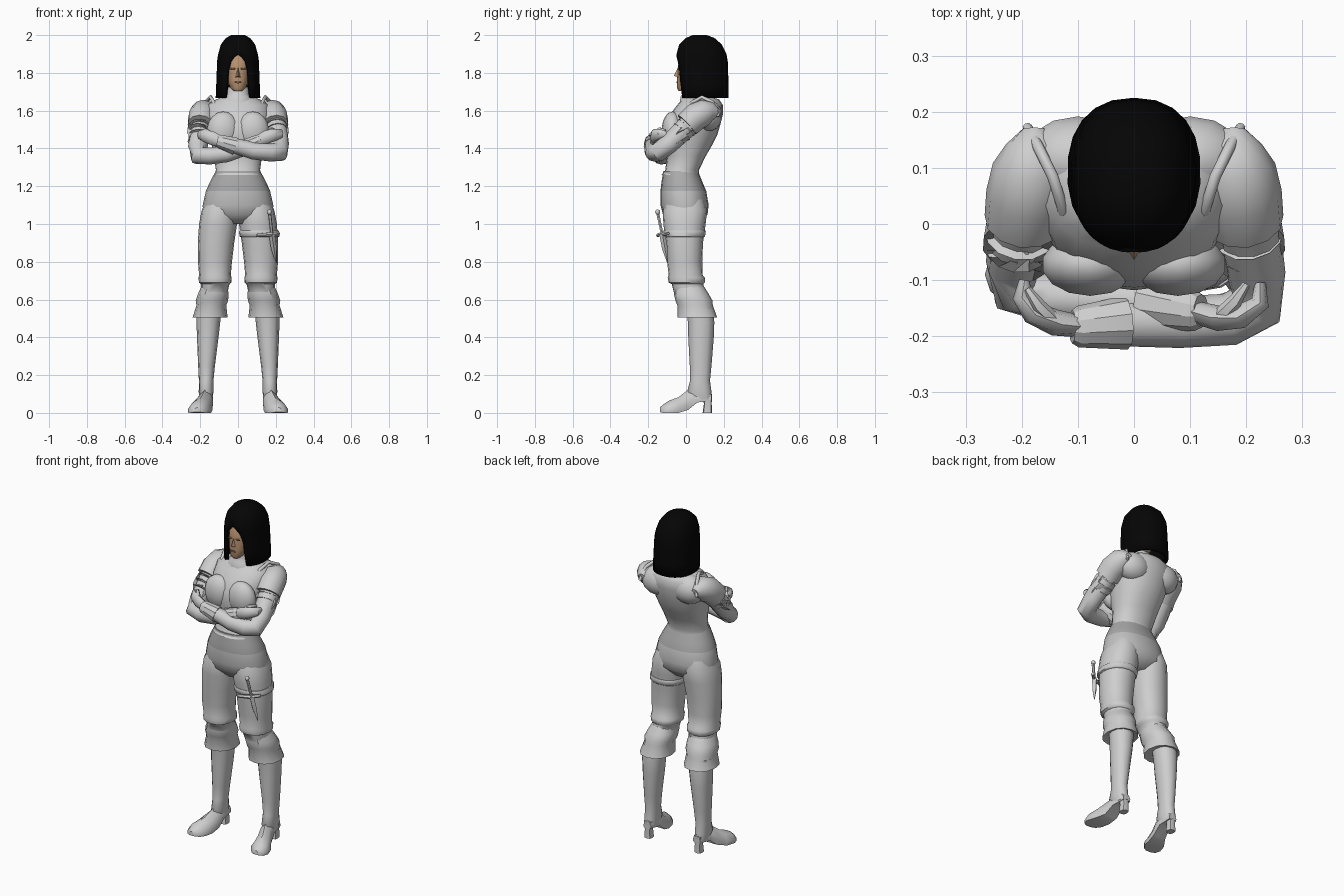
import bpy, bmesh, math
from mathutils import Vector


def material(name, rgb):
    m = bpy.data.materials.new(name)
    m.diffuse_color = (*rgb, 1)
    return m


SILVER = material("silver armour", (0.62, 0.62, 0.62))
GREY = material("grey hips", (0.40, 0.40, 0.40))
MID = material("light grey pelvis", (0.53, 0.53, 0.53))
SKIN = material("skin", (0.48, 0.29, 0.165))
DARK = material("dark skin", (0.25, 0.14, 0.08))
BLACK = material("black hair", (0.0015, 0.0015, 0.0015))


def finish(name, bm, mat, angle=50):
    bmesh.ops.remove_doubles(bm, verts=bm.verts, dist=0.0005)
    bmesh.ops.recalc_face_normals(bm, faces=bm.faces)
    me = bpy.data.meshes.new(name)
    bm.to_mesh(me)
    bm.free()
    ob = bpy.data.objects.new(name, me)
    bpy.context.collection.objects.link(ob)
    me.materials.append(mat)
    bpy.ops.object.select_all(action='DESELECT')
    ob.select_set(True)
    bpy.context.view_layer.objects.active = ob
    bpy.ops.object.shade_smooth_by_angle(angle=math.radians(angle))
    return ob


def skin_rings(bm, rings, caps=True, closed=True):
    vs = [[bm.verts.new(p) for p in r] for r in rings]
    n = len(vs[0])
    for a, b in zip(vs, vs[1:]):
        for i in range(n if closed else n - 1):
            j = (i + 1) % n
            bm.faces.new((a[i], a[j], b[j], b[i]))
    if caps:
        bm.faces.new(vs[0])
        bm.faces.new(vs[-1])


def power(v, p):
    return math.copysign(abs(v) ** (2 / p), v)


def loft(name, rings, mat=SILVER, s=1, n=16, p=2.2, angle=50):
    """Stack of level rings, each (z, x0, x1, y0, y1)."""
    bm = bmesh.new()
    out = []
    for z, x0, x1, y0, y1 in rings:
        out.append([(s * ((x0 + x1) / 2 + (x1 - x0) / 2 * power(math.cos(t), p)),
                     (y0 + y1) / 2 + (y1 - y0) / 2 * power(math.sin(t), p), z)
                    for t in (2 * math.pi * i / n for i in range(n))])
    skin_rings(bm, out)
    return finish(name, bm, mat, angle)


def sym(rings):
    return [(z, -w, w, a, b) for z, w, a, b in rings]


def tube(name, pts, mat=SILVER, s=1, n=10, flat=1.0, angle=50):
    """Tube along points (x, y, z, radius); flat squeezes it sideways."""
    bm = bmesh.new()
    c = [Vector((s * q[0], q[1], q[2])) for q in pts]
    rings = []
    for i, q in enumerate(pts):
        d = Vector((0, 0, 0))
        if i:
            d += (c[i] - c[i - 1]).normalized()
        if i < len(c) - 1:
            d += (c[i + 1] - c[i]).normalized()
        d.normalize()
        up = Vector((0, 0, 1)) if abs(d.z) < 0.9 else Vector((0, 1, 0))
        u = d.cross(up).normalized()
        v = u.cross(d)
        rings.append([c[i] + q[3] * (flat * math.cos(t) * u + math.sin(t) * v)
                      for t in (2 * math.pi * k / n for k in range(n))])
    skin_rings(bm, rings)
    return finish(name, bm, mat, angle)


def ball(name, loc, size, mat=SILVER, seg=14):
    bm = bmesh.new()
    bmesh.ops.create_uvsphere(bm, u_segments=seg, v_segments=9, radius=1)
    for v in bm.verts:
        v.co = Vector((v.co.x * size[0], v.co.y * size[1], v.co.z * size[2])) + Vector(loc)
    return finish(name, bm, mat, 60)


# Torso: breastplate and collar
loft("breastplate", sym([
    (1.26, .125, -.13, .07), (1.285, .117, -.11, .068), (1.36, .127, -.1, .105),
    (1.42, .14, -.112, .14), (1.47, .152, -.118, .165), (1.52, .163, -.113, .18), (1.58, .172, -.085, .195),
    (1.63, .165, -.047, .195), (1.66, .115, -.02, .175), (1.675, .07, -.015, .12)]), n=20)
loft("collar", sym([(1.64, .085, -.035, .12), (1.675, .072, -.03, .11),
                    (1.685, .058, -.022, .1), (1.725, .06, -.02, .1)]), n=14)

# Pelvis, darker above the hip line
hips = loft("pelvis", sym([
    (1.28, .118, -.12, .064), (1.22, .15, -.13, .088), (1.175, .17, -.135, .107),
    (1.1, .187, -.135, .12), (1.05, .185, -.122, .114), (1.0, .07, -.075, .07)]), GREY, n=20)
hips.data.materials.append(MID)
for f in hips.data.polygons:
    f.material_index = int(f.center.z < 1.175)

for s, side in ((1, "left"), (-1, "right")):
    ball(side + " breast", (s * .078, -.072, 1.495), (.088, .057, .1))
    ball(side + " shoulder blade", (s * .1, .115, 1.575), (.102, .078, .085))
    # Legs: thigh, band, knee and flared knee plate
    loft(side + " thigh", [
        (1.13, .02, .168, -.1, .095), (1.07, .005, .193, -.122, .112), (1.0, .005, .206, -.12, .104),
        (.9, .02, .213, -.105, .09), (.8, .032, .212, -.1, .086), (.73, .038, .206, -.092, .088),
        (.715, .033, .209, -.097, .1), (.69, .035, .207, -.092, .1), (.682, .045, .195, -.075, .092),
        (.64, .055, .195, -.065, .1)], s=s)
    loft(side + " knee plate", [
        (.67, .055, .193, -.064, .095), (.63, .05, .212, -.064, .12), (.595, .052, .224, -.056, .14),
        (.57, .062, .22, -.046, .142), (.505, .055, .24, -.045, .165), (.512, .08, .215, -.01, .14)],
        s=s, n=12, angle=35)
    # Boots: shaft, foot and heel
    loft(side + " boot shaft", [
        (.56, .085, .22, 0, .14), (.48, .094, .22, .01, .15), (.4, .103, .217, .012, .147),
        (.25, .122, .211, .02, .135), (.17, .13, .207, .022, .127), (.11, .13, .208, .005, .135),
        (.07, .135, .2, .03, .138)], s=s, n=12)
    bm = bmesh.new()
    rings = []
    for y, x, z0, z1, w in ((.135, .165, .065, .11, .025), (.06, .168, .055, .13, .036),
                            (.01, .175, .015, .122, .042), (-.04, .195, 0, .083, .055),
                            (-.09, .208, 0, .065, .058), (-.12, .214, 0, .045, .042),
                            (-.137, .216, .004, .03, .018)):
        rings.append([(s * (x + w * a), y, z0 + (z1 - z0) * b) for a, b in
                      ((-.95, 0), (-1, .3), (-.65, .75), (0, 1), (.65, .75), (1, .3), (.95, 0))])
    skin_rings(bm, rings)
    finish(side + " foot", bm, SILVER, 40)
    loft(side + " heel", [(.1, .14, .195, .08, .138), (.05, .147, .188, .095, .136),
                          (0, .145, .19, .088, .138)], s=s, n=8, p=3)
    # Shoulder guard with rolled rim and three overlapping lames
    tube(side + " shoulder guard", [(.178, .168, 1.59, .022), (.178, .14, 1.595, .05), (.182, .1, 1.59, .07),
                                    (.19, .05, 1.567, .074), (.197, .005, 1.525, .07)], s=s, n=12, angle=40)
    tube(side + " shoulder rim", [(.19, .172, 1.57, .009), (.172, .14, 1.645, .01), (.145, .085, 1.672, .01),
                                  (.126, .025, 1.64, .01), (.13, -.02, 1.57, .009)], s=s, n=8)
    for k in range(3):
        a, b = .28 + .1 * k, .41 + .1 * k
        pt = lambda t, r: (.185 + .04 * t, .09 - .23 * t, 1.6 - .23 * t, r)
        tube(f"{side} lame {k + 1}", [pt(a, .062), pt(b, .07 - .003 * k), pt(b - .01, .055)],
             s=s, n=12, angle=30)

# Crossed arms: the left forearm lies in front
arms = {
    "left": (1, [(.185, .09, 1.6, .055), (.203, 0, 1.51, .057), (.218, -.09, 1.425, .052),
                 (.218, -.145, 1.38, .051), (.17, -.17, 1.378, .047), (.08, -.175, 1.388, .046),
                 (-.02, -.178, 1.415, .04)],
             [(-.015, -.176, 1.412, .048), (-.1, -.183, 1.438, .037), (-.11, -.183, 1.44, .03)],
             [(-.09, -.183, 1.435, .03), (-.14, -.176, 1.455, .036), (-.18, -.158, 1.468, .033),
              (-.2, -.13, 1.472, .026), (-.195, -.1, 1.472, .015)]),
    "right": (1, [(-.185, .09, 1.6, .055), (-.2, 0, 1.5, .056), (-.212, -.07, 1.41, .052),
                  (-.21, -.115, 1.362, .049), (-.15, -.132, 1.36, .045), (-.06, -.135, 1.37, .043),
                  (.03, -.14, 1.4, .04)],
              [(.02, -.14, 1.395, .048), (.11, -.155, 1.44, .036), (.12, -.155, 1.445, .03)],
              [(.1, -.155, 1.435, .03), (.15, -.168, 1.46, .035), (.19, -.165, 1.472, .033),
               (.225, -.14, 1.478, .026), (.225, -.105, 1.475, .015)])}
for side, (s, arm, cuff, hand) in arms.items():
    tube(side + " arm", arm, s=s, n=12)
    tube(side + " gauntlet cuff", cuff, s=s, angle=30)
    tube(side + " hand", hand, s=s, n=8, flat=.65)
    # Thumb lying along the gripped arm
    h = hand[1]
    k = -1 if side == "left" else 1
    tube(side + " thumb", [(h[0], h[1], h[2] + .015, .015), (h[0] + k * .03, h[1] + .03, h[2] + .04, .013),
                           (h[0] + k * .05, h[1] + .06, h[2] + .035, .007)], n=6)

# Thigh strap and dagger on the left leg
loft("thigh strap", [(.965, .008, .215, -.118, .102), (.96, .005, .218, -.121, .105),
                     (.935, .008, .219, -.117, .101), (.93, .015, .213, -.11, .095)])
tube("dagger blade", [(.179, -.125, .945, .016), (.19, -.112, .87, .015), (.202, -.098, .795, .002)],
     n=4, angle=20)
tube("dagger grip", [(.18, -.125, .94, .008), (.168, -.148, 1.05, .009)], n=6)
ball("dagger pommel", (.166, -.15, 1.063), (.013, .013, .014), seg=8)
tube("dagger guard", [(.1, -.15, .94, .009), (.17, -.132, .945, .012), (.217, -.095, .95, .009)], n=6)

# Head
loft("head", sym([(1.705, .024, -.04, .03), (1.72, .042, -.047, .1), (1.76, .06, -.048, .16),
                  (1.82, .07, -.043, .19), (1.89, .073, -.037, .19), (1.95, .055, .02, .14)]),
     SKIN, n=16, p=2.4)
bm = bmesh.new()
nose = [bm.verts.new(q) for q in ((0, -.04, 1.835), (-.015, -.04, 1.775), (.015, -.04, 1.775), (0, -.064, 1.785))]
for f in ((0, 1, 3), (0, 3, 2), (1, 2, 3), (0, 2, 1)):
    bm.faces.new([nose[i] for i in f])
finish("nose", bm, SKIN, 30)
ball("mouth", (0, -.0475, 1.75), (.02, .004, .005), DARK, 8)
for s in (1, -1):
    ball("eye", (s * .027, -.04, 1.822), (.014, .005, .005), DARK, 8)

# Bobbed hair: arcs round the back whose gap opens over the face
bm = bmesh.new()
rings = []
for z, w, y0, y1, gap in ((2.0, .035, .035, .11, 0), (1.985, .065, 0, .15, 0), (1.95, .092, -.036, .19, 0),
                          (1.9, .106, -.05, .214, 0), (1.885, .108, -.051, .217, .022),
                          (1.86, .111, -.051, .221, .044), (1.81, .113, -.05, .223, .06),
                          (1.74, .116, -.046, .225, .065), (1.668, .119, -.04, .225, .072)):
    p = 2.3
    a0 = math.asin((gap / w) ** (p / 2))
    n = 18
    rings.append([(w * power(math.sin(t), p), (y0 + y1) / 2 - (y1 - y0) / 2 * power(math.cos(t), p), z)
                  for t in (a0 + (2 * math.pi - 2 * a0) * i / n for i in range(n + 1))])
skin_rings(bm, rings, caps=False, closed=False)
bm.faces.new([v for v in bm.verts if v.co.z > 1.999][:n])
hair = finish("hair", bm, BLACK, 60)
mod = hair.modifiers.new("thickness", 'SOLIDIFY')
mod.thickness = 0.02
mod.offset = -1
